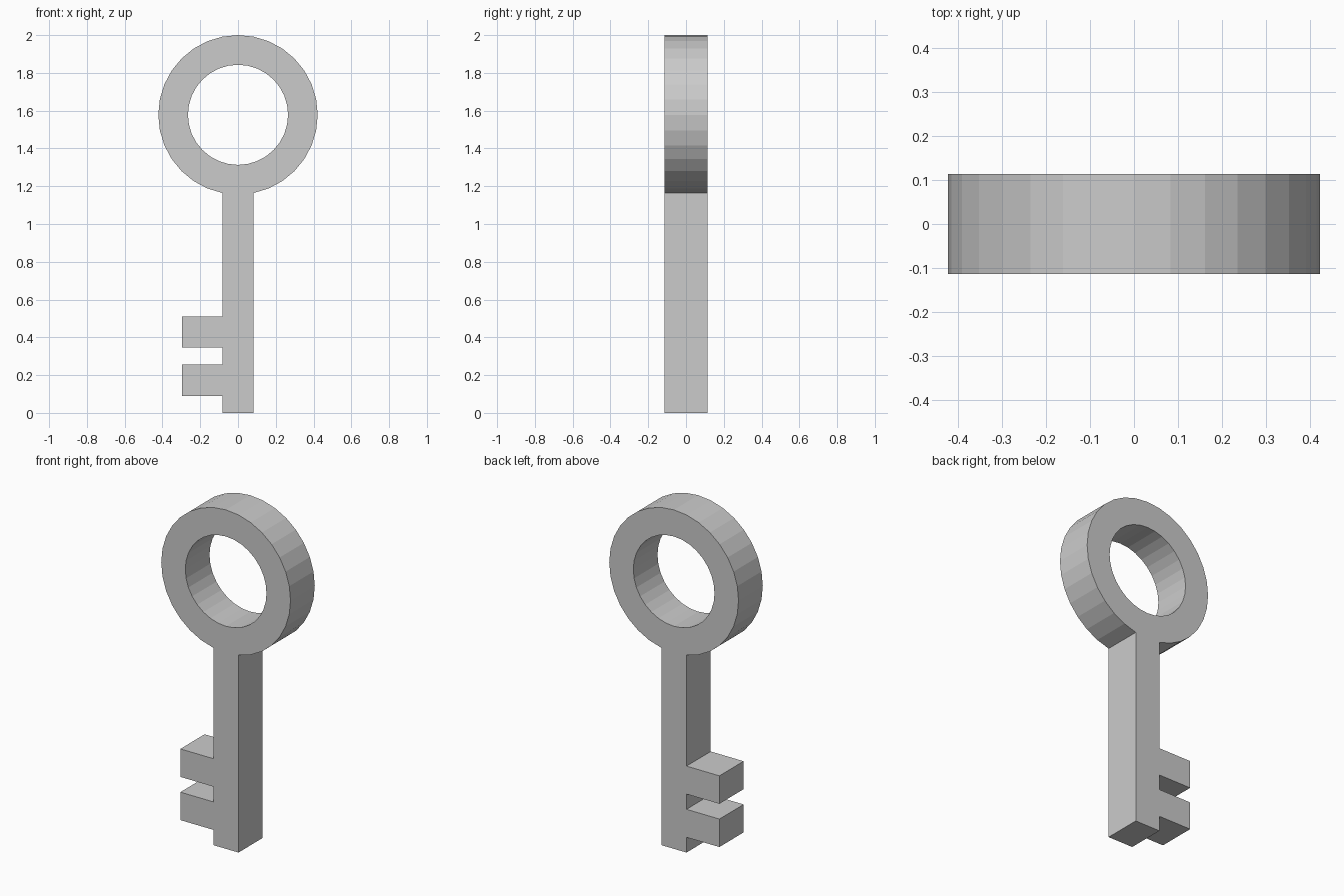
import bpy, bmesh
from math import sin, cos, pi
from mathutils import Vector

cube = bpy.data.objects.get("Cube")
if cube:
    bpy.data.objects.remove(cube, do_unlink=True)

# Plain grey material
COLOUR = (0.6, 0.6, 0.6, 1)
grey = bpy.data.materials.new("plain grey")
grey.use_nodes = True
grey.diffuse_color = COLOUR
grey.node_tree.nodes["Principled BSDF"].inputs["Base Color"].default_value = COLOUR

SIDES = 32
CENTRE_Z = 1.578
OUTER, INNER = 0.422, 0.265
HALF_DEPTH = 0.113
HALF_STEM = OUTER * sin(2 * pi / SIDES)
TOOTH_X = -0.297
TEETH = [(0.51, 0.345), (0.255, 0.09)]

bm = bmesh.new()


def point(x, z):
    return bm.verts.new((x, -HALF_DEPTH, z))


def circle(radius):
    # starts at the bottom and runs towards +x
    steps = [2 * pi * i / SIDES for i in range(SIDES)]
    return [point(radius * sin(a), CENTRE_Z - radius * cos(a)) for a in steps]


# Round bow with its hole
outer, inner = circle(OUTER), circle(INNER)
for i in range(SIDES):
    j = (i + 1) % SIDES
    bm.faces.new((outer[i], outer[j], inner[j], inner[i]))

# Stem and teeth share the lowest points of the bow
outline = [outer[1], outer[0], outer[-1]]
for top, bottom in TEETH:
    outline += [point(-HALF_STEM, top), point(TOOTH_X, top),
                point(TOOTH_X, bottom), point(-HALF_STEM, bottom)]
outline += [point(-HALF_STEM, 0), point(HALF_STEM, 0)]
bm.faces.new(outline)

# Thicken the flat profile into a solid
solid = bmesh.ops.extrude_face_region(bm, geom=bm.faces[:], use_keep_orig=True)
moved = [g for g in solid["geom"] if isinstance(g, bmesh.types.BMVert)]
bmesh.ops.translate(bm, verts=moved, vec=Vector((0, 2 * HALF_DEPTH, 0)))
bmesh.ops.recalc_face_normals(bm, faces=bm.faces[:])

mesh = bpy.data.meshes.new("key")
bm.to_mesh(mesh)
bm.free()
mesh.materials.append(grey)
bpy.context.collection.objects.link(bpy.data.objects.new("key", mesh))
